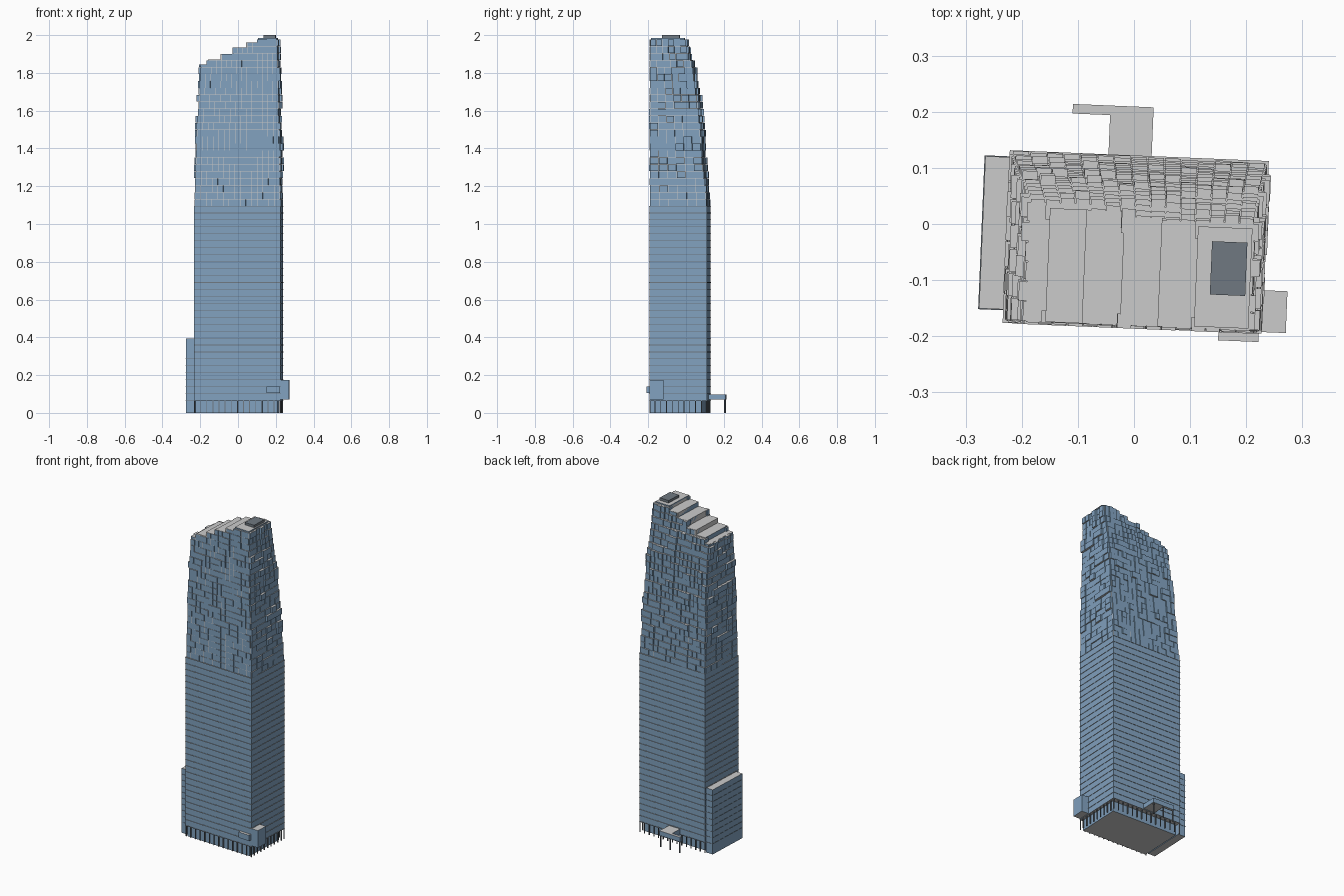
import bpy, bmesh, math, random
from mathutils import Matrix

if "Cube" in bpy.data.objects:
    bpy.data.objects.remove(bpy.data.objects["Cube"])

random.seed(7)
# The whole tower is turned slightly clockwise about its own centre
PLACE = Matrix.Translation((0.003, -0.032, 0)) @ Matrix.Rotation(-math.radians(2.4), 4, 'Z')


def material(name, rgb):
    m = bpy.data.materials.new(name)
    m.diffuse_color = (*rgb, 1)
    m.use_nodes = True
    m.node_tree.nodes["Principled BSDF"].inputs["Base Color"].default_value = m.diffuse_color
    return m


GLASS = material("blue_glass", (0.22, 0.36, 0.52))
CONCRETE = material("light_concrete", (0.62, 0.62, 0.61))
DARK = material("dark_metal", (0.16, 0.19, 0.22))


def part(name, boxes, side, cap=None):
    """One object from (u0, u1, v0, v1, z0, z1) boxes; cap colours level faces."""
    bm = bmesh.new()
    for u0, u1, v0, v1, z0, z1 in boxes:
        m = (Matrix.Translation(((u0 + u1) / 2, (v0 + v1) / 2, (z0 + z1) / 2))
             @ Matrix.Diagonal((u1 - u0, v1 - v0, z1 - z0, 1)))
        bmesh.ops.create_cube(bm, size=1, matrix=m)
    bm.normal_update()
    for f in bm.faces:
        f.material_index = int(cap is not None and abs(f.normal.z) > 0.9)
    bm.transform(PLACE)
    me = bpy.data.meshes.new(name)
    bm.to_mesh(me)
    bm.free()
    for m in (side, cap):
        if m:
            me.materials.append(m)
    ob = bpy.data.objects.new(name, me)
    bpy.context.collection.objects.link(ob)


U, V = 0.231, 0.154          # half width and depth of the shaft
Z0, Z1 = 0.065, 1.095        # bottom and top of the plain shaft
FLOOR = (Z1 - Z0) / 28

# Lobby and the thin columns around it
part("lobby", [(-0.222, 0.212, -0.146, 0.125, 0, Z0)], GLASS, CONCRETE)
cols = []
for i in range(15):
    u = -U + 0.004 + i * (2 * U - 0.008) / 14
    cols += [(u - .002, u + .002, v - .003, v + .003, 0, Z0) for v in (-V + .004, V - .004)]
for i in range(1, 10):
    v = -V + i * 2 * V / 10
    cols.append((U - .007, U - .001, v - .002, v + .002, 0, Z0))
part("lobby_columns", cols, DARK)

# Plain shaft with projecting floor edges
part("shaft", [(-U + .002, U - .002, -V + .002, V - .002, Z0, Z1)], GLASS, CONCRETE)
part("floor_edges", [(-U, U, -V, V, Z0 + i * FLOOR - .0015, Z0 + i * FLOOR + .0015)
                     for i in range(29)], DARK, CONCRETE)

# Attached lower volumes
part("side_wing", [(-0.274, -U + .004, -0.13, 0.1415, 0, 0.395)], GLASS, CONCRETE)
part("side_wing_edges", [(-0.2755, -U, -0.1315, 0.143, Z0 + i * FLOOR - .001, Z0 + i * FLOOR + .001)
                         for i in range(9)], DARK)
part("corner_box", [(U - .01, 0.274, -0.151, -0.0765, 0.07, 0.175)], GLASS, CONCRETE)
part("front_bay", [(0.154, 0.226, -0.169, -V + .01, 0.105, 0.14)], GLASS, CONCRETE)

# Rear L-shaped canopy on posts
part("canopy", [(-0.055, 0.022, V - .01, 0.241, 0.07, 0.098),
                (-0.122, -0.055, 0.224, 0.241, 0.07, 0.098)], GLASS, CONCRETE)
part("canopy_posts", [(u - .003, u + .003, 0.233, 0.239, 0, 0.07)
                      for u in (-0.117, -0.05, 0.017)], DARK)


def lerp_curve(pts, z):
    for (za, a), (zb, b) in zip(pts, pts[1:]):
        if z <= zb:
            return a + (b - a) * max(0, z - za) / (zb - za)
    return pts[-1][1]


# Tapering outline of the stepped crown, as (height, position)
LEFT = [(1.09, -0.226), (1.5, -0.212), (1.84, -0.19), (2, -0.18)]
RIGHT = [(1.09, 0.226), (1.6, 0.217), (2, 0.208)]
BACK = [(1.09, 0.148), (1.35, 0.124), (1.65, 0.098), (1.8, 0.072), (1.9, 0.045), (2, 0.035)]
FRONT = -0.149
STEPS = [(-0.155, 1.845), (-0.09, 1.872), (-0.022, 1.9), (0.045, 1.935), (0.11, 1.962), (1, 1.985)]


def roof(u):
    return next(h for edge, h in STEPS if u < edge)


# Light core, one box per floor, showing as joints between the glass blocks
core, u_edge = [], []
n_floors = 24
for k in range(n_floors):
    za, zb = Z1 + k * FLOOR, Z1 + (k + 1) * FLOOR
    left = LEFT and lerp_curve(LEFT, za)
    for (edge, h) in STEPS:
        a, left_next = left, min(edge, lerp_curve(RIGHT, za))
        if h > za + .003 and left_next > a:
            core.append((a, left_next, FRONT, lerp_curve(BACK, za), za, min(zb, h)))
        left = max(left, left_next)
part("crown_core", core, CONCRETE)


# Projecting glass blocks on the four faces of every crown floor
def push(old, k):
    """Random projection, often carried over from the block below or beside."""
    if old is not None and random.random() < 0.45:
        return old
    amp = 0.35 + 0.65 * min(1, k / 6)
    return random.choice((0.0015, 0.002, 0.004, 0.008, 0.013)) * amp + 0.001


blocks, below = [], {}
NU, NV, GAP = 15, 6, 0.0009
for k in range(n_floors):
    za = Z1 + k * FLOOR
    l, r, b = (lerp_curve(c, za) for c in (LEFT, RIGHT, BACK))
    side = None
    for face in ("front", "back", "left", "right"):
        n, lo, hi = (NU, l, r) if face in ("front", "back") else (NV, FRONT, b)
        for i in range(n):
            p0, p1 = lo + (hi - lo) * i / n + GAP, lo + (hi - lo) * (i + 1) / n - GAP
            mid = {"left": l + .01, "right": r - .01}.get(face, (p0 + p1) / 2)
            top = min(za + FLOOR, roof(mid))
            if top < za + .008:
                continue
            d = push(random.choice((below.get((face, i)), side)), k)
            below[face, i] = side = d
            z = (za + GAP, top - GAP)
            if face == "front":
                blocks.append((p0, p1, FRONT - d * 0.4, FRONT + .02, *z))
            elif face == "back":
                blocks.append((p0, p1, b - .03, b + d, *z))
            elif face == "left":
                blocks.append((l - d, l + .02, p0, p1, *z))
            else:
                blocks.append((r - .02, r + d, p0, p1, *z))
part("crown_blocks", blocks, GLASS, CONCRETE)

# Stepped roof terraces and the plant box at the summit
terraces, a = [], -0.185
for edge, h in STEPS:
    e = min(edge, 0.207)
    terraces.append((a, e, FRONT + .003, lerp_curve(BACK, h) - .004, 1.78, h))
    a = e
part("roof_terraces", terraces, GLASS, CONCRETE)
part("roof_plant", [(0.136, 0.199, -0.088, 0.007, 1.98, 2.0)], DARK)
